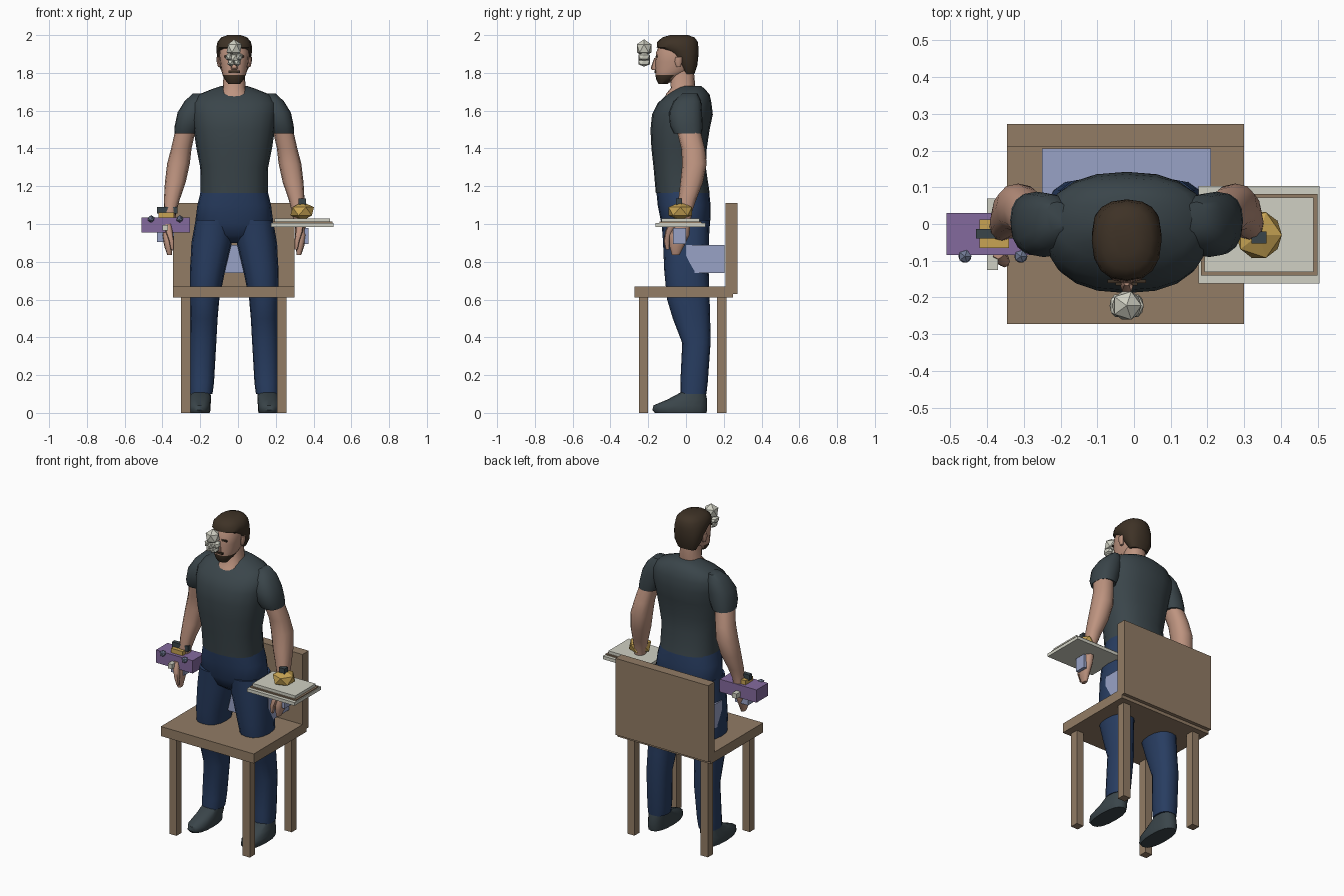
import bpy, bmesh, math
from mathutils import Vector

CX = -0.02  # centre line of the figure


def material(name, r, g, b):
    m = bpy.data.materials.new(name)
    lin = [((c / 255 + 0.055) / 1.055) ** 2.4 for c in (r, g, b)]
    m.diffuse_color = (*lin, 1)
    return m


SKIN = material("skin", 190, 148, 128)
HAIR = material("dark brown", 62, 50, 38)
SLATE = material("slate", 58, 69, 74)
DENIM = material("denim", 40, 61, 97)
WOOD = material("wood", 146, 124, 101)
BLUE = material("periwinkle", 152, 162, 198)
PURPLE = material("purple", 132, 106, 158)
CREAM = material("cream", 208, 208, 195)
GOLD = material("gold", 200, 164, 84)
STEEL = material("steel", 112, 122, 148)


def finish(name, bm, mat, smooth=0):
    bmesh.ops.recalc_face_normals(bm, faces=bm.faces)
    me = bpy.data.meshes.new(name)
    bm.to_mesh(me)
    bm.free()
    me.materials.append(mat)
    ob = bpy.data.objects.new(name, me)
    bpy.context.collection.objects.link(ob)
    if smooth:
        bpy.ops.object.select_all(action='DESELECT')
        ob.select_set(True)
        bpy.context.view_layer.objects.active = ob
        bpy.ops.object.shade_smooth_by_angle(angle=math.radians(smooth))
    return ob


def box(name, mat, x0, x1, y0, y1, z0, z1):
    bm = bmesh.new()
    bmesh.ops.create_cube(bm, size=1)
    for v in bm.verts:
        v.co = Vector(((x0 + x1) / 2 + v.co.x * (x1 - x0),
                       (y0 + y1) / 2 + v.co.y * (y1 - y0),
                       (z0 + z1) / 2 + v.co.z * (z1 - z0)))
    return finish(name, bm, mat)


def ball(name, mat, loc, size, sub=1):
    bm = bmesh.new()
    bmesh.ops.create_icosphere(bm, subdivisions=sub, radius=1)
    for v in bm.verts:
        v.co = Vector([l + c * s for l, c, s in zip(loc, v.co, size)])
    return finish(name, bm, mat)


def loft(name, mat, rings, side=1, n=16, power=0.85, smooth=50):
    """Skin over level oval rings: (x offset, z, half width, front y, back y)."""
    bm = bmesh.new()
    loops = []
    for x, z, hw, yf, yb in rings:
        loop = []
        for i in range(n):
            a = 2 * math.pi * i / n
            c, s = math.cos(a), math.sin(a)
            px = math.copysign(abs(c) ** power, c) * hw
            py = math.copysign(abs(s) ** power, s) * (yb - yf) / 2
            loop.append(bm.verts.new((CX + side * (x + px), (yf + yb) / 2 + py, z)))
        loops.append(loop)
    for a, b in zip(loops, loops[1:]):
        for i in range(n):
            j = (i + 1) % n
            bm.faces.new((a[i], a[j], b[j], b[i]))
    bm.faces.new(loops[0])
    bm.faces.new(loops[-1])
    return finish(name, bm, mat, smooth)


# Chair
box("chair_seat", WOOD, -.345, .30, -.272, .25, .61, .67)
box("chair_back", WOOD, -.345, .30, .21, .272, .63, 1.11)
for x in (-.302, .207):
    for y in (-.25, .165):
        box("chair_leg", WOOD, x, x + .05, y, y + .05, 0, .61)
box("cushion", BLUE, -.25, .21, 0, .205, .74, .89)

# Torso, neck and hips
loft("shirt", SLATE, [
    (0, 1.165, .178, -.16, .125), (0, 1.3, .18, -.172, .105), (0, 1.4, .2, -.183, .11),
    (0, 1.5, .215, -.188, .125), (0, 1.58, .225, -.18, .142), (0, 1.64, .225, -.15, .135),
    (0, 1.685, .19, -.1, .125), (0, 1.715, .115, -.055, .1), (0, 1.73, .07, -.03, .08)], n=20)
loft("neck", SKIN, [(0, 1.65, .075, -.12, .03), (0, 1.69, .075, -.105, .04),
                    (0, 1.72, .06, -.08, .05), (0, 1.83, .055, -.09, .04)])
loft("trouser_hips", DENIM, [
    (0, .9, .06, -.05, .09), (0, .94, .16, -.105, .115), (0, 1.0, .208, -.13, .128),
    (0, 1.1, .195, -.15, .13), (0, 1.175, .177, -.157, .122)], n=20)

# Limbs on both sides
for s in (-1, 1):
    loft("trouser_leg", DENIM, [
        (.175, .1, .06, -.03, .108), (.172, .16, .065, -.03, .115), (.165, .37, .07, -.02, .13),
        (.16, .5, .072, -.07, .128), (.157, .6, .078, -.1, .125), (.142, .75, .093, -.115, .12),
        (.118, .91, .107, -.122, .122), (.105, 1.02, .1, -.13, .125)], s)
    loft("shoe", SLATE, [
        (.185, 0, .055, -.165, .108), (.185, .015, .06, -.178, .112), (.185, .04, .06, -.172, .112),
        (.18, .07, .057, -.1, .112), (.177, .11, .052, -.025, .103)], s)
    loft("sleeve", SLATE, [
        (.255, 1.48, .062, -.065, .085), (.245, 1.52, .07, -.085, .088), (.225, 1.59, .075, -.09, .085),
        (.205, 1.65, .058, -.065, .08), (.19, 1.69, .03, -.02, .06)], s)
    loft("arm", SKIN, [
        (.345, 1.0, .03, -.045, .025), (.34, 1.06, .033, -.045, .03), (.33, 1.13, .042, -.04, .055),
        (.312, 1.22, .055, -.03, .09), (.295, 1.32, .06, -.02, .11), (.28, 1.4, .054, -.025, .1),
        (.262, 1.48, .054, -.045, .08), (.24, 1.54, .05, -.05, .07)], s, 12)
    loft("hand", SKIN, [
        (.342, .835, .012, -.075, -.035), (.348, .88, .022, -.088, -.01),
        (.352, .94, .029, -.09, .02), (.348, 1.01, .029, -.05, .025)], s, 10)
    loft("thumb", SKIN, [
        (.328, .865, .008, -.108, -.088), (.332, .91, .014, -.118, -.085),
        (.345, .96, .018, -.11, -.07), (.35, 1.0, .018, -.095, -.04)], s, 8)

# Head, with a beard on the low front faces
head = loft("head", SKIN, [
    (0, 1.74, .03, -.145, -.1), (0, 1.765, .05, -.158, -.06), (0, 1.79, .062, -.162, -.02),
    (0, 1.815, .069, -.163, .03), (0, 1.86, .076, -.163, .045), (0, 1.91, .08, -.158, .05),
    (0, 1.95, .07, -.14, .04)])
head.data.materials.append(HAIR)
for p in head.data.polygons:
    if p.center.z < 1.80 and p.center.y < -.08 and p.normal.z > -.8:
        p.material_index = 1
loft("hair", HAIR, [
    (0, 1.795, .06, -.01, .045), (0, 1.84, .083, -.04, .06), (0, 1.885, .09, -.075, .065),
    (0, 1.915, .094, -.11, .067), (0, 1.935, .095, -.155, .066), (0, 1.965, .088, -.152, .062),
    (0, 1.988, .068, -.125, .045), (0, 2.0, .035, -.085, .01)])
loft("nose", SKIN, [(0, 1.815, .014, -.178, -.15), (0, 1.825, .017, -.187, -.15),
                    (0, 1.88, .008, -.168, -.15)], n=8)
for s in (-1, 1):
    x = CX + s * .034
    box("eyebrow", HAIR, x - .018, x + .018, -.16, -.151, 1.882, 1.892)
    loft("ear", SKIN, [(.078, 1.83, .008, -.05, -.03), (.083, 1.86, .01, -.06, -.02),
                       (.084, 1.885, .009, -.055, -.02)], s, 8)
box("moustache", HAIR, CX - .03, CX + .03, -.168, -.159, 1.80, 1.812)

# Small skull floating before the forehead
ball("skull_top", CREAM, (-.02, -.222, 1.93), (.045, .045, .048))
for x, z, r in ((-.045, 1.885, .024), (.005, 1.885, .024), (-.02, 1.88, .03),
                (-.036, 1.855, .022), (-.004, 1.855, .022)):
    ball("skull_jaw", CREAM, (x, -.222, z), (r, .036, r))

# Purple gadget on one wrist
box("gadget_body", PURPLE, -.51, -.255, -.085, .03, .955, 1.035)
for x in (-.46, -.308):
    ball("gadget_knob", STEEL, (x, -.088, 1.027), (.02, .02, .02))
box("gadget_plate", GOLD, -.42, -.34, -.065, .012, 1.03, 1.062)
box("gadget_strap", SLATE, -.43, -.32, -.04, -.014, 1.055, 1.09)
box("gadget_rod", CREAM, -.4, -.37, -.125, .07, .965, .995)
box("gadget_base", BLUE, -.43, -.34, -.05, .0, .905, .955)

# Layered tray with a gold ornament on the other wrist
box("tray_bottom", CREAM, .175, .505, -.162, .103, .985, 1.005)
box("tray_trim", WOOD, .182, .5, -.14, .082, 1.005, 1.012)
box("tray_top", CREAM, .192, .488, -.13, .072, 1.012, 1.03)
ball("ornament", GOLD, (.34, -.03, 1.067), (.07, .073, .05))
box("ornament_strap", SLATE, .32, .36, -.053, -.02, 1.09, 1.135)
box("hand_tag", BLUE, .352, .372, -.068, 0, .895, .98)
